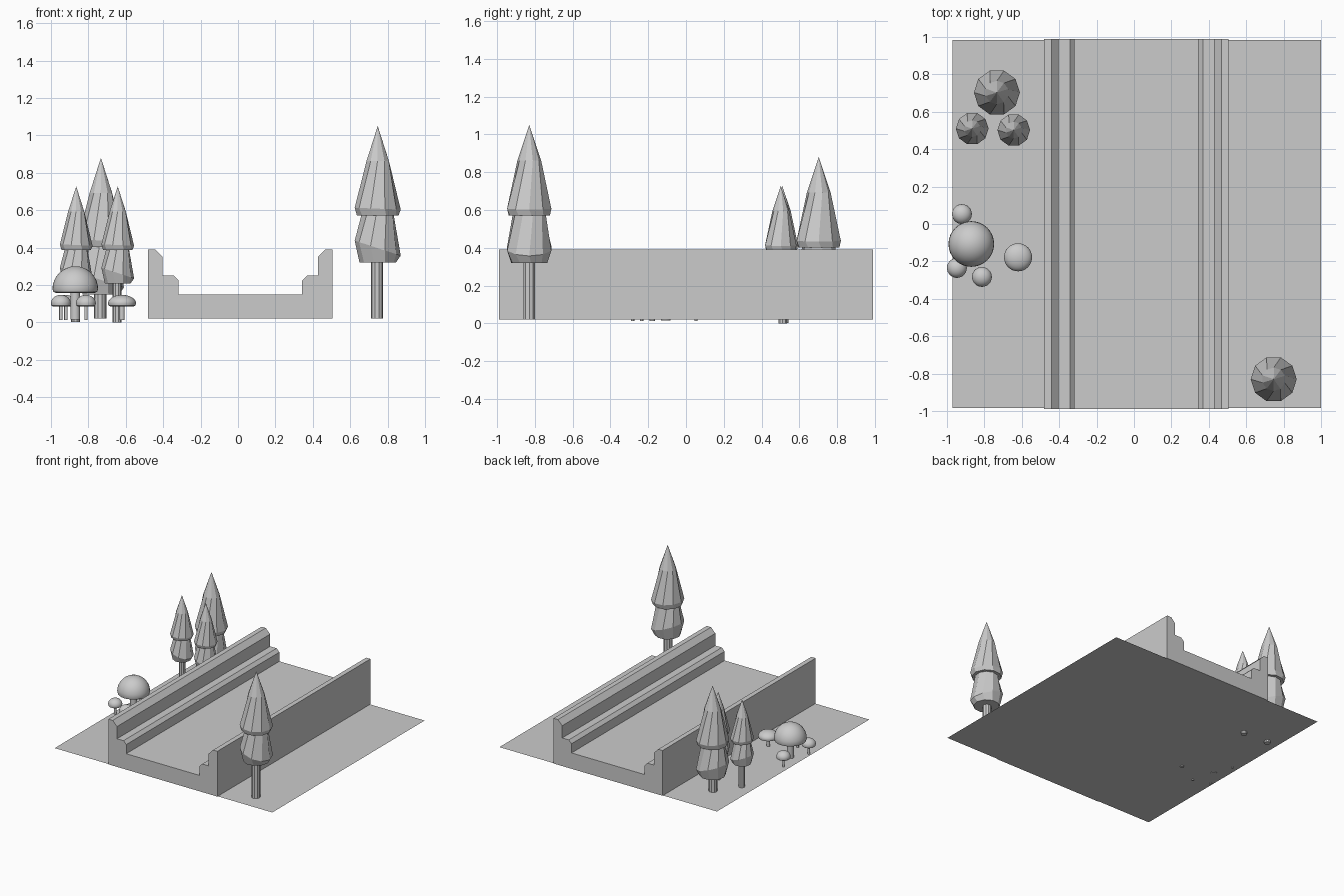
import bpy, bmesh, math

if "Cube" in bpy.data.objects:
    bpy.data.objects.remove(bpy.data.objects["Cube"])


def make(name, bm, smooth=False):
    bmesh.ops.recalc_face_normals(bm, faces=bm.faces)
    me = bpy.data.meshes.new(name)
    bm.to_mesh(me)
    bm.free()
    ob = bpy.data.objects.new(name, me)
    bpy.context.collection.objects.link(ob)
    if smooth:
        bpy.context.view_layer.objects.active = ob
        ob.select_set(True)
        bpy.ops.object.shade_smooth_by_angle(angle=math.radians(45))
        ob.select_set(False)
    return ob


def lathe(name, x, y, rings, sides, smooth=False):
    """Stack of rings (radius, z, twist, tilt); radius 0 closes to a point."""
    bm = bmesh.new()
    loops = []
    for r, z, twist, tilt in rings:
        if r == 0:
            loops.append([bm.verts.new((x, y, z))])
            continue
        loop = []
        for i in range(sides):
            a = 2 * math.pi * i / sides + twist
            loop.append(bm.verts.new((x + r * math.cos(a), y + r * math.sin(a),
                                      z - tilt * math.cos(a))))
        loops.append(loop)
    for lo, hi in zip(loops, loops[1:]):
        for i in range(sides):
            j = (i + 1) % sides
            if len(hi) == 1:
                bm.faces.new((lo[i], lo[j], hi[0]))
            else:
                bm.faces.new((lo[i], lo[j], hi[j], hi[i]))
    for end in (loops[0], loops[-1]):
        if len(end) > 2:
            bm.faces.new(end)
    return make(name, bm, smooth)


# Ground strips on either side of the channel
for name, x0, x1 in (("ground_left", -0.97, -0.48), ("ground_right", 0.505, 1.0)):
    bm = bmesh.new()
    bm.faces.new([bm.verts.new(p) for p in
                  ((x0, -0.985, 0.02), (x1, -0.985, 0.02), (x1, 0.985, 0.02), (x0, 0.985, 0.02))])
    make(name, bm)

# Stepped channel: half profile mirrored about its centre line, then extruded
half = [(0.493, 0.02), (0.493, 0.39), (0.454, 0.39), (0.415, 0.35), (0.415, 0.25),
        (0.356, 0.25), (0.331, 0.225), (0.331, 0.15)]
cx = 0.0125
outline = [(cx + u, z) for u, z in half] + [(cx - u, z) for u, z in reversed(half)]
bm = bmesh.new()
face = bm.faces.new([bm.verts.new((u, -0.99, z)) for u, z in outline])
ext = bmesh.ops.extrude_face_region(bm, geom=[face])
bmesh.ops.translate(bm, vec=(0, 1.98, 0),
                    verts=[v for v in ext["geom"] if isinstance(v, bmesh.types.BMVert)])
bm.faces.new([v for v in face.verts]) if not face.is_valid else None
make("channel", bm)


# Conifers: trunk plus two twisted, slightly leaning tiers
def tree(name, x, y, mid, s, base):
    lathe(name + "_trunk", x - 0.004, y + 0.01 * (s < 1),
          [(0.033 * s, base, 0, 0), (0.033 * s, mid - 0.15 * s, 0, 0)], 10)
    lathe(name + "_lower_tier", x, y,
          [(0.098 * s, mid - 0.252 * s, 0.1, 0),
           (0.123 * s, mid - 0.175 * s, 0, 0.04 * s),
           (0.085 * s, mid + 0.02 * s, 0.25, 0)], 10)
    lathe(name + "_upper_tier", x, y,
          [(0.112 * s, mid, 0.1, 0),
           (0.123 * s, mid + 0.036 * s, 0, 0.005 * s),
           (0.063 * s, mid + 0.29 * s, 0.3, 0),
           (0, mid + 0.478 * s, 0, 0)], 10)


tree("front_tree", 0.747, -0.83, 0.572, 1.0, 0.02)
tree("back_tree", -0.733, 0.703, 0.402, 1.0, 0.02)
tree("small_tree_left", -0.865, 0.51, 0.388, 0.71, 0.002)
tree("small_tree_right", -0.643, 0.502, 0.388, 0.71, 0.0)


# Mushrooms: thin stem and domed cap with a rolled lip
def mushroom(name, x, y, r, rim, top, lip, stem_r, base):
    lathe(name + "_stem", x, y, [(stem_r, base, 0, 0), (stem_r, rim, 0, 0)], 12, True)
    cap = [(r * 0.85, rim - lip, 0, 0), (r * 0.96, rim - lip * 0.75, 0, 0)]
    for i in range(8):
        a = math.pi / 2 * i / 8
        cap.append((r * math.cos(a), rim + (top - rim) * math.sin(a), 0, 0))
    cap.append((0, top, 0, 0))
    lathe(name + "_cap", x, y, cap, 32, True)


mushroom("large_mushroom", -0.87, -0.107, 0.122, 0.178, 0.30, 0.02, 0.026, 0.015)
mushroom("medium_mushroom", -0.62, -0.178, 0.075, 0.102, 0.147, 0.016, 0.014, 0.012)
for i, (x, y) in enumerate(((-0.92, 0.053), (-0.947, -0.235), (-0.813, -0.283))):
    mushroom("small_mushroom_%d" % (i + 1), x, y, 0.053, 0.102, 0.147, 0.016, 0.009, 0.012)
